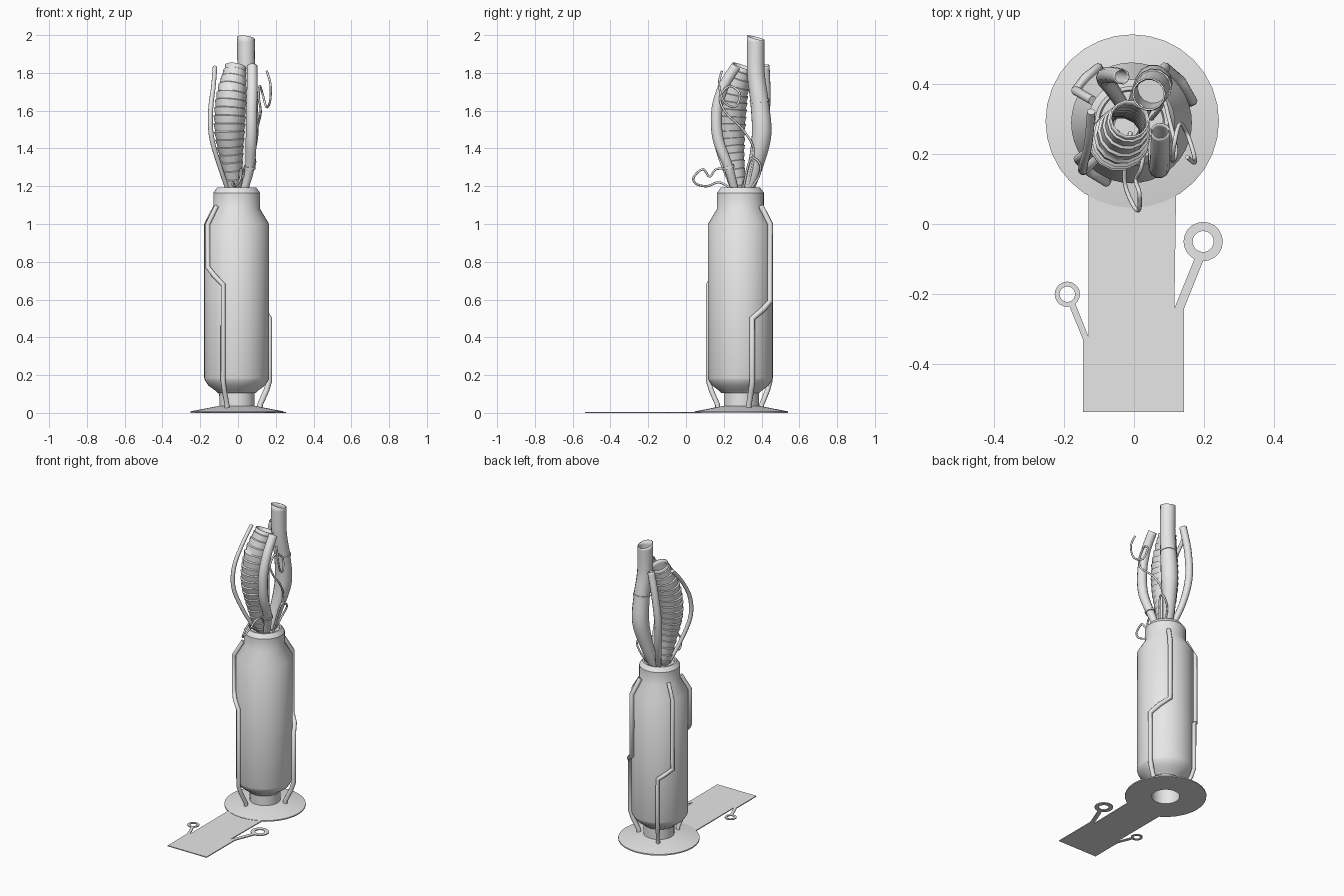
import bpy, bmesh, math
from mathutils import Vector

cube = bpy.data.objects.get("Cube")
if cube:
    bpy.data.objects.remove(cube, do_unlink=True)

CX, CY = -0.007, 0.288  # axis of the canister

grey = bpy.data.materials.new("plain grey")
grey.use_nodes = True
grey.diffuse_color = (0.8, 0.8, 0.8, 1)
for node in grey.node_tree.nodes:
    if node.type == 'BSDF_PRINCIPLED':
        node.inputs["Base Color"].default_value = (0.8, 0.8, 0.8, 1)


def finish(name, mesh, angle=35):
    mesh.name = name
    mesh.materials.clear()
    mesh.materials.append(grey)
    mesh.shade_smooth()
    mesh.set_sharp_from_angle(angle=math.radians(angle))
    obj = bpy.data.objects.new(name, mesh)
    bpy.context.collection.objects.link(obj)
    return obj


def from_bmesh(name, bm, angle=35):
    bmesh.ops.recalc_face_normals(bm, faces=bm.faces)
    mesh = bpy.data.meshes.new(name)
    bm.to_mesh(mesh)
    bm.free()
    return finish(name, mesh, angle)


def lathe(name, profile, x, y, steps=32, closed=False):
    bm = bmesh.new()
    verts = [bm.verts.new((x + r, y, z)) for r, z in profile]
    edges = [bm.edges.new(p) for p in zip(verts, verts[1:])]
    if closed:
        edges.append(bm.edges.new((verts[-1], verts[0])))
    bmesh.ops.spin(bm, geom=verts + edges, cent=(x, y, 0), axis=(0, 0, 1),
                   angle=math.tau, steps=steps, use_duplicate=False)
    bmesh.ops.remove_doubles(bm, verts=bm.verts, dist=0.0001)
    return from_bmesh(name, bm)


def slab(name, outline, thickness=0.006):
    bm = bmesh.new()
    face = bm.faces.new([bm.verts.new((x, y, 0)) for x, y in outline])
    ext = bmesh.ops.extrude_face_region(bm, geom=[face])
    for v in ext["geom"]:
        if isinstance(v, bmesh.types.BMVert):
            v.co.z = thickness
    return from_bmesh(name, bm)


def spline_point(pts, t):
    """Catmull-Rom point at t (0..1) through tuples of any length."""
    f = min(t, 0.99999) * (len(pts) - 1)
    i = int(f)
    u = f - i
    a, b, c, d = (pts[max(0, min(len(pts) - 1, i + k))] for k in (-1, 0, 1, 2))
    return [0.5 * (2 * q + (r - p) * u + (2 * p - 5 * q + 4 * r - s) * u * u
                   + (3 * q - p - 3 * r + s) * u ** 3)
            for p, q, r, s in zip(a, b, c, d)]


def sweep(name, pts, caps=False, wall=0, sides=3):
    """Round tube along (x, y, z, radius) points."""
    curve = bpy.data.curves.new(name, 'CURVE')
    curve.dimensions = '3D'
    curve.bevel_depth = 1
    curve.bevel_resolution = sides
    curve.use_fill_caps = caps
    sp = curve.splines.new('POLY')
    sp.points.add(len(pts) - 1)
    for p, (x, y, z, r) in zip(sp.points, pts):
        p.co = (x, y, z, 1)
        p.radius = r
    temp = bpy.data.objects.new(name + "_path", curve)
    bpy.context.collection.objects.link(temp)
    deps = bpy.context.evaluated_depsgraph_get()
    mesh = bpy.data.meshes.new_from_object(temp.evaluated_get(deps))
    bpy.data.objects.remove(temp, do_unlink=True)
    obj = finish(name, mesh, 50)
    if wall:
        mod = obj.modifiers.new("wall", 'SOLIDIFY')
        mod.thickness = wall
        mod.offset = 0
    return obj


def tube(name, pts, n=28, **kw):
    return sweep(name, [spline_point(pts, i / n) for i in range(n + 1)], **kw)


def wire(name, pts, r=0.006):
    return tube(name, [p + (r,) for p in pts], n=50, caps=True, sides=2)


def collar(name, at, direction, r):
    a, d = Vector(at), Vector(direction).normalized() * 0.008
    return sweep(name, [(*(a - d), r), (*(a + d), r)], caps=True, sides=4)


# Flared foot, open underneath
lathe("foot", [(0.085, 0.1), (0.085, 0), (0.247, 0), (0.247, 0.008),
               (0.1, 0.036), (0.093, 0.036), (0.093, 0.115)], CX + 0.002, CY + 0.005)
# Canister with bevelled shoulders and a lip
lathe("canister", [(0, 0.1), (0.1, 0.105), (0.116, 0.12), (0.15, 0.145),
                   (0.168, 0.172), (0.172, 0.185), (0.172, 1.0), (0.124, 1.08),
                   (0.124, 1.165), (0.104, 1.192), (0.094, 1.192), (0.09, 1.172),
                   (0, 1.172)], CX, CY, steps=40)

# Flat ground strip, its arms and eyelets
slab("ground_strip", [(-0.13, 0.1), (0.12, 0.1), (0.115, -0.24), (0.143, -0.24),
                      (0.143, -0.536), (-0.145, -0.536), (-0.145, -0.32), (-0.13, -0.32)])
slab("left_arm", [(0.115, -0.24), (0.143, -0.24), (0.199, -0.1), (0.172, -0.1)])
slab("right_arm", [(-0.145, -0.33), (-0.128, -0.325), (-0.168, -0.224), (-0.186, -0.229)])
for name, x, y, inner, outer in (("left_eyelet", 0.197, -0.05, 0.03, 0.056),
                                 ("right_eyelet", -0.19, -0.2, 0.022, 0.036)):
    lathe(name, [(inner, 0), (outer, 0), (outer, 0.006), (inner, 0.006)],
          x, y, steps=20, closed=True)

# Bent pipes hugging the canister: upper angle, lower angle, bend heights
for name, up, low, bend_top, bend_low, r in (
        ("front_pipe", 214, 247, 0.77, 0.68, 0.013),
        ("left_pipe", 59, 20, 0.59, 0.5, 0.015),
        ("back_pipe", 150, 121, 0.54, 0.48, 0.013)):
    path = [(up, 0.128, 1.095), (up, 0.184, 1.0), (up, 0.184, bend_top),
            ((up + low) / 2, 0.184, (bend_top + bend_low) / 2),
            (low, 0.184, bend_low), (low, 0.184, 0.17), (low, 0.168, 0.12),
            (low, 0.132, 0.045), (low, 0.13, 0.02)]
    sweep(name, [(CX + d * math.cos(math.radians(a)), CY + d * math.sin(math.radians(a)), z, r)
                 for a, d, z in path], caps=True, sides=2)

# Thick ribbed hose: each rib flares then steps back
hose = [(-0.02, 0.28, 1.17, 0.04), (-0.035, 0.25, 1.34, 0.058), (-0.045, 0.235, 1.51, 0.078),
        (-0.035, 0.25, 1.68, 0.076), (-0.012, 0.3, 1.835, 0.052)]
ribs = 17
points = []
for i in range(ribs):
    for t, scale in ((0.04, 0.95), (0.96, 1.05)):
        x, y, z, r = spline_point(hose, (i + t) / ribs)
        points.append((x, y, z, r * scale))
sweep("ribbed_hose", points, wall=0.005, sides=5)

# Tall back hose with a slanted mouth
tall = tube("tall_hose", [(0.01, 0.32, 1.17, 0.032), (0.03, 0.365, 1.3, 0.038),
                          (0.055, 0.4, 1.47, 0.05), (0.055, 0.39, 1.64, 0.047),
                          (0.045, 0.37, 1.8, 0.045), (0.042, 0.37, 1.985, 0.045)],
            wall=0.005, sides=5)
for v in tall.data.vertices:
    if v.co.z > 1.97:
        v.co.z -= (v.co.y - 0.37) * 0.25 + (v.co.x - 0.042) * 0.15
collar("tall_hose_collar", (0.055, 0.39, 1.65), (-0.04, -0.1, 1), 0.053)

# Smooth front hose
tube("front_hose", [(0.03, 0.26, 1.17, 0.018), (0.062, 0.225, 1.3, 0.024),
                    (0.07, 0.17, 1.45, 0.028), (0.072, 0.163, 1.6, 0.028),
                    (0.075, 0.2, 1.73, 0.027), (0.075, 0.265, 1.835, 0.026)],
     wall=0.004, sides=4)
collar("front_hose_collar", (0.062, 0.225, 1.3), (0.05, -0.3, 1), 0.032)

# Slim hoses on the right and back
tube("right_slim_hose", [(-0.05, 0.26, 1.17, 0.011), (-0.095, 0.2, 1.3, 0.012),
                         (-0.14, 0.155, 1.46, 0.013), (-0.145, 0.165, 1.6, 0.013),
                         (-0.13, 0.23, 1.73, 0.012), (-0.122, 0.32, 1.83, 0.012)], caps=True)
tube("back_slim_hose", [(-0.02, 0.32, 1.17, 0.016), (-0.06, 0.38, 1.32, 0.019),
                        (-0.085, 0.415, 1.5, 0.021), (-0.07, 0.425, 1.68, 0.021),
                        (-0.035, 0.42, 1.84, 0.021)], wall=0.004)

# Loose curling wires
wire("curled_wire", [(0.04, 0.32, 1.17), (0.08, 0.36, 1.38), (0.1, 0.3, 1.5), (0.12, 0.21, 1.59),
                     (0.11, 0.18, 1.67), (0.115, 0.23, 1.73), (0.13, 0.285, 1.69),
                     (0.15, 0.26, 1.62), (0.17, 0.2, 1.65), (0.172, 0.175, 1.74),
                     (0.152, 0.19, 1.81)])
wire("front_looped_wire", [(-0.01, 0.26, 1.17), (-0.025, 0.18, 1.22), (-0.025, 0.11, 1.2),
                           (0, 0.05, 1.215), (0.015, 0.042, 1.25), (0.015, 0.09, 1.29),
                           (0.005, 0.125, 1.25), (0.02, 0.16, 1.29), (0.03, 0.22, 1.28),
                           (0.03, 0.26, 1.17)])
wire("back_looped_wire", [(0.04, 0.33, 1.17), (0.06, 0.385, 1.25), (0.09, 0.39, 1.32),
                          (0.08, 0.34, 1.34), (0.05, 0.3, 1.17)])
